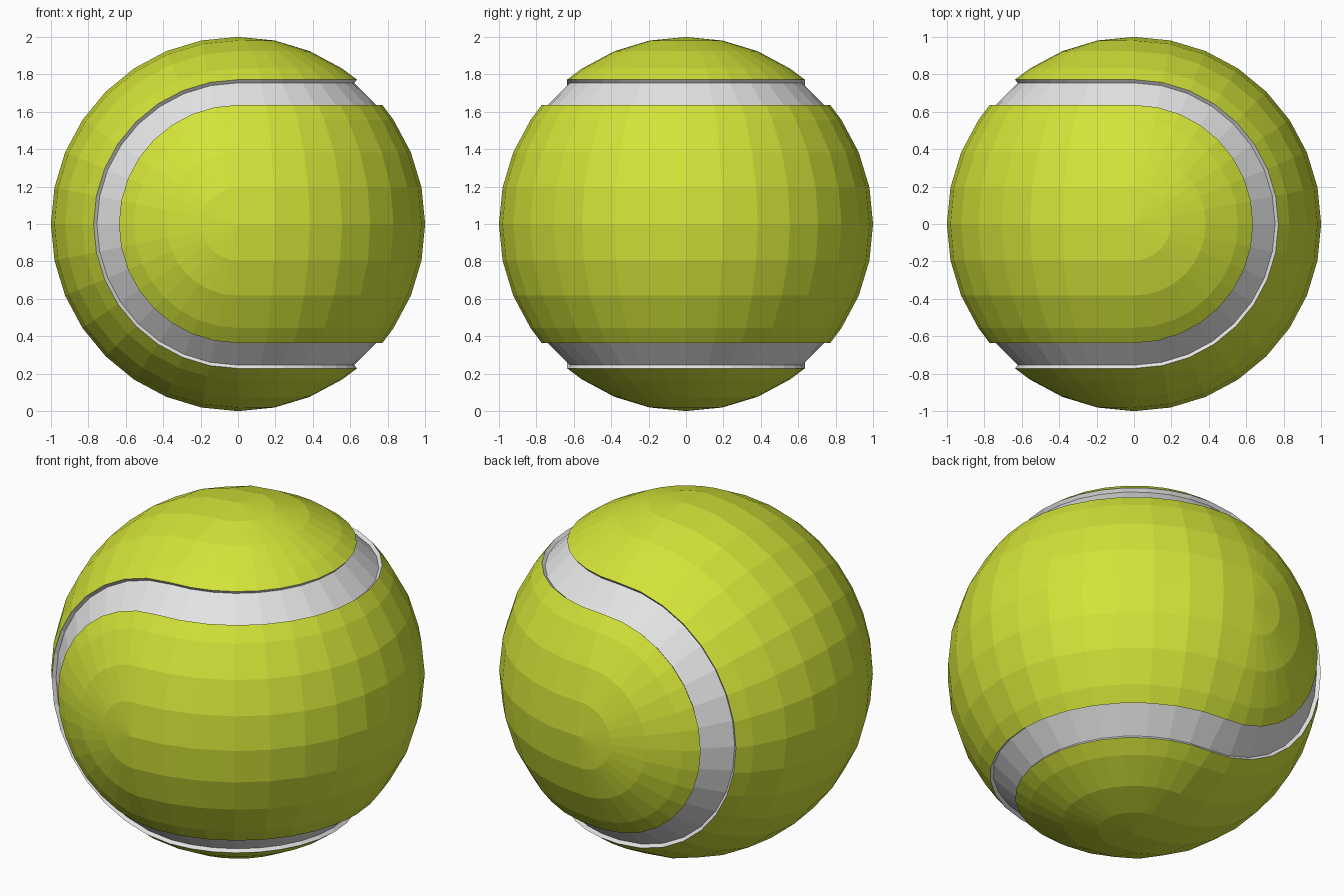
import bpy, bmesh, math
from mathutils import Vector

if "Cube" in bpy.data.objects:
    bpy.data.objects.remove(bpy.data.objects["Cube"])

STEP = math.radians(11.25)      # 32 segments per full turn
EDGE = math.radians(39.5)       # where each felt panel stops
OTHER = math.radians(90) - EDGE
FLOOR = 0.977                   # radius of the recessed seam


def material(name, colour):
    m = bpy.data.materials.new(name)
    m.diffuse_color = (*colour, 1)
    m.use_nodes = True
    m.node_tree.nodes["Principled BSDF"].inputs["Base Color"].default_value = m.diffuse_color
    return m


felt = material("felt yellow", (0.65, 0.77, 0.04))
rubber = material("seam grey", (0.78, 0.78, 0.78))


def strip_point(lat, r, i):
    # half band around z on the +x side
    lon = -math.pi / 2 + i * STEP
    return Vector((math.cos(lat) * math.cos(lon), math.cos(lat) * math.sin(lon), math.sin(lat))) * r


def cap_point(t, r, i, s):
    # half rings around the y pole on the -x side
    phi = i * STEP
    return Vector((-math.sin(t) * math.sin(phi), s * math.cos(t), math.sin(t) * math.cos(phi))) * r


def sweep(name, rows, mat, turned=False):
    """Sweep a profile of (angle, radius) rows along the ball-seam path."""
    bm = bmesh.new()

    def grid(fn):
        for (a0, r0), (a1, r1) in zip(rows, rows[1:]):
            for i in range(16):
                pts = [fn(a0, r0, i), fn(a0, r0, i + 1), fn(a1, r1, i + 1), fn(a1, r1, i)]
                keep = []
                for p in pts:
                    if all((p - q).length > 1e-5 for q in keep):
                        keep.append(p)
                bm.faces.new([bm.verts.new(p) for p in keep])

    for s in (1, -1):
        grid(lambda a, r, i: strip_point(s * a, r, i))
        grid(lambda a, r, i: cap_point(a, r, i, s))
    bmesh.ops.remove_doubles(bm, verts=bm.verts, dist=1e-4)
    bmesh.ops.recalc_face_normals(bm, faces=bm.faces)
    bm.normal_update()
    if sum(f.normal.dot(f.calc_center_median()) * f.calc_area() for f in bm.faces) < 0:
        bmesh.ops.reverse_faces(bm, faces=bm.faces)
    for v in bm.verts:
        x, y, z = v.co
        v.co = (-x, z, y + 1) if turned else (x, y, z + 1)
    me = bpy.data.meshes.new(name)
    bm.to_mesh(me)
    bm.free()
    me.materials.append(mat)
    ob = bpy.data.objects.new(name, me)
    bpy.context.collection.objects.link(ob)


# two identical interlocking felt panels
panel = [(k * STEP, 1) for k in range(4)] + [(EDGE, 1)]
sweep("felt_panel_a", panel, felt)
sweep("felt_panel_b", panel, felt, turned=True)

# recessed seam channel with its side walls
sweep("seam", [(EDGE, 1), (EDGE, FLOOR), (OTHER, FLOOR), (OTHER, 1)], rubber)
